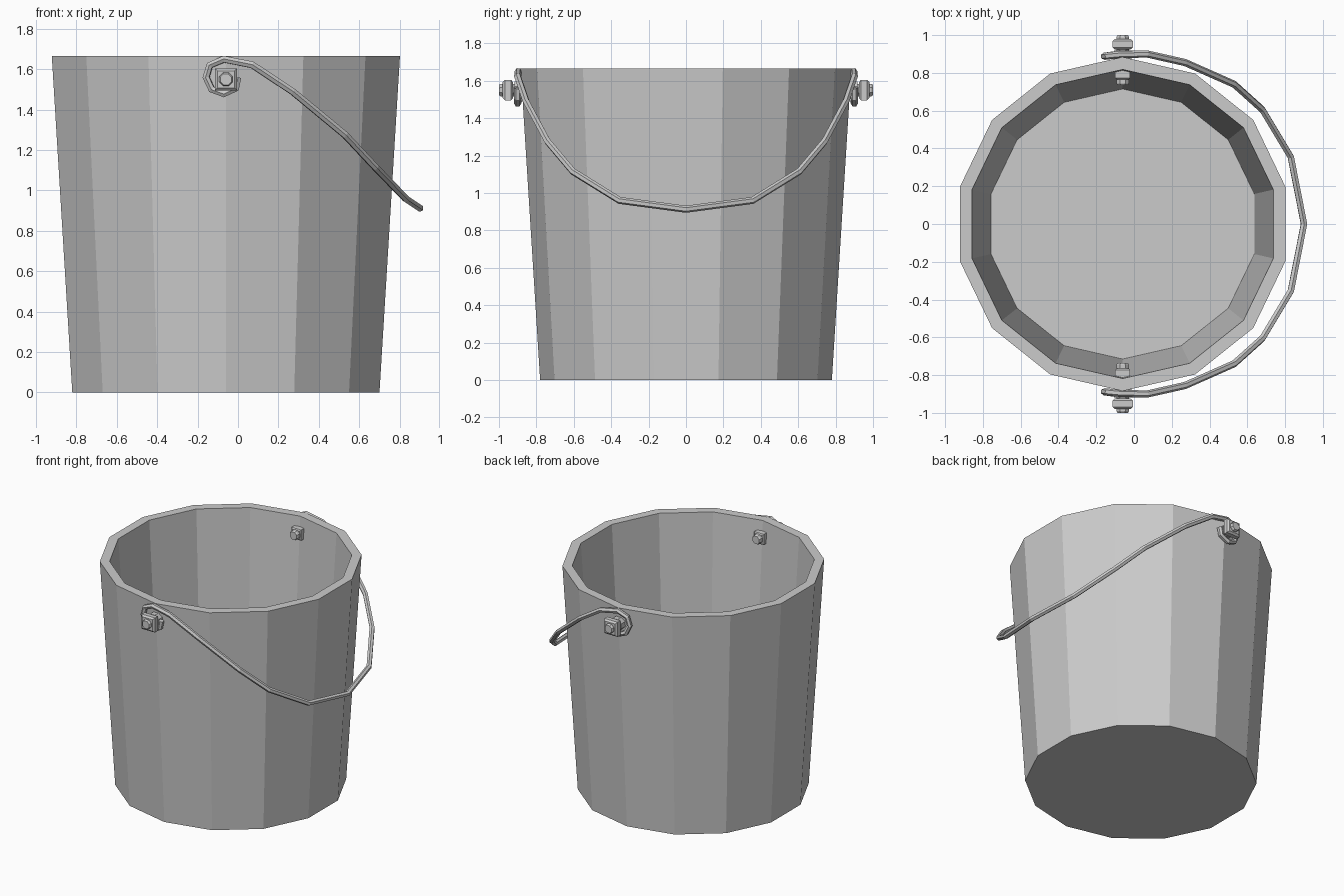
import bpy, bmesh
from math import pi, cos, sin

if "Cube" in bpy.data.objects:
    bpy.data.objects.remove(bpy.data.objects["Cube"])

CX, BOLT_Z = -0.06, 1.55


def lathe(name, profile, sides, start, place):
    """Closed solid from (radius, height) rings, capped at both ends."""
    bm = bmesh.new()
    rings = []
    for r, h in profile:
        angles = [start + 2 * pi * i / sides for i in range(sides)]
        rings.append([bm.verts.new(place(r * cos(a), r * sin(a), h)) for a in angles])
    for a, b in zip(rings, rings[1:]):
        for i in range(sides):
            j = (i + 1) % sides
            bm.faces.new((a[i], a[j], b[j], b[i]))
    bm.faces.new(rings[0][::-1])
    bm.faces.new(rings[-1])
    bmesh.ops.recalc_face_normals(bm, faces=bm.faces)
    me = bpy.data.meshes.new(name)
    bm.to_mesh(me)
    bm.free()
    ob = bpy.data.objects.new(name, me)
    bpy.context.collection.objects.link(ob)
    return ob


# Tapered 14-sided pail: outer wall, rim, inner wall, floor
lathe("pail", [(0.78, 0), (0.884, 1.665), (0.818, 1.665), (0.715, 0.06)],
      14, pi / 2, lambda u, v, h: (CX + u, v, h))

# Bolts with outer and inner square nuts, one set on each side
for side, s in (("front", -1), ("back", 1)):
    def along_y(u, v, h, s=s):
        return (CX + u, s * h, BOLT_Z + v)
    lathe("bolt_" + side,
          [(0.03, 0.735), (0.036, 0.745), (0.036, 0.99), (0.03, 1.0)],
          8, pi / 8, along_y)
    lathe("washer_" + side, [(0.05, 0.86), (0.05, 0.918)], 8, pi / 8, along_y)
    lathe("outer_nut_" + side,
          [(0.06, 0.925), (0.077, 0.935), (0.077, 0.968), (0.06, 0.98)],
          4, pi / 4, along_y)
    lathe("inner_nut_" + side,
          [(0.045, 0.765), (0.056, 0.772), (0.056, 0.815)],
          4, pi / 4, along_y)

# Wire handle: half path from the curled end to the middle, then mirrored
half = [(0.0, 0.90, 1.56), (-0.01, 0.90, 1.505), (-0.07, 0.90, 1.478),
        (-0.13, 0.892, 1.50), (-0.158, 0.888, 1.56), (-0.14, 0.89, 1.62),
        (-0.07, 0.897, 1.65), (0.07, 0.90, 1.622), (0.27, 0.855, 1.49),
        (0.53, 0.74, 1.275), (0.68, 0.605, 1.115), (0.83, 0.355, 0.96),
        (0.90, 0.0, 0.913)]
path = half + [(x, -y, z) for x, y, z in half[-2::-1]]
curve = bpy.data.curves.new("handle", "CURVE")
curve.dimensions = "3D"
curve.bevel_depth = 0.019
curve.bevel_resolution = 1
curve.use_fill_caps = True
spline = curve.splines.new("POLY")
spline.use_smooth = False
spline.points.add(len(path) - 1)
for p, co in zip(spline.points, path):
    p.co = (*co, 1)
bpy.context.collection.objects.link(bpy.data.objects.new("handle", curve))
